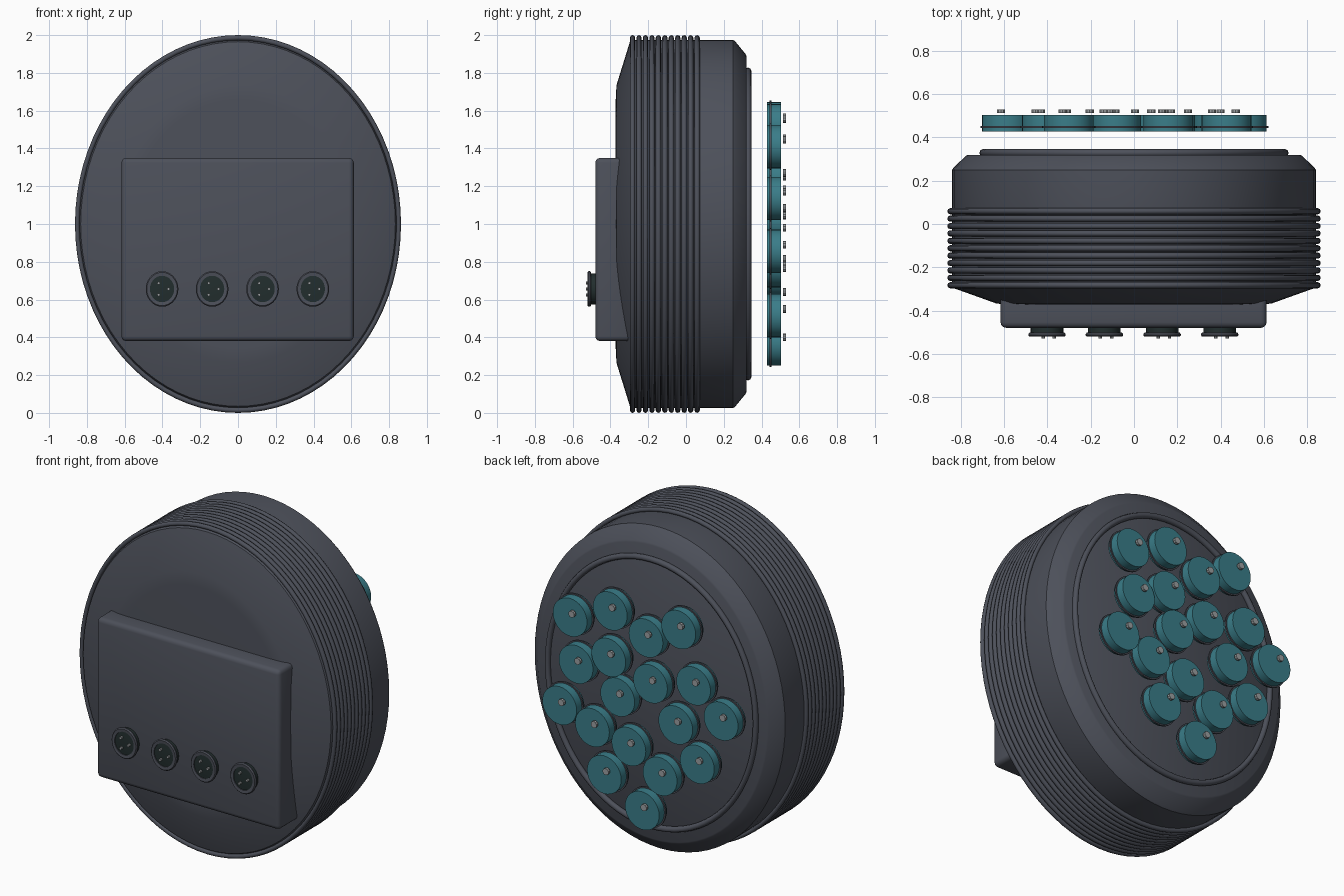
import bpy, bmesh, math

if "Cube" in bpy.data.objects:
    bpy.data.objects.remove(bpy.data.objects["Cube"])

SX = 0.863   # the body is an upright oval


def material(name, rgb):
    m = bpy.data.materials.new(name)
    m.diffuse_color = (*rgb, 1)
    m.use_nodes = True
    m.node_tree.nodes["Principled BSDF"].inputs["Base Color"].default_value = m.diffuse_color
    return m


CHARCOAL = material("charcoal", (0.074, 0.081, 0.103))
TEAL = material("teal", (0.042, 0.205, 0.25))
SOCKET = material("dark green", (0.016, 0.027, 0.027))
METAL = material("light metal", (0.33, 0.35, 0.36))


def finish(bm, name, mat, angle=35):
    bmesh.ops.recalc_face_normals(bm, faces=bm.faces)
    me = bpy.data.meshes.new(name)
    bm.to_mesh(me)
    bm.free()
    ob = bpy.data.objects.new(name, me)
    bpy.context.collection.objects.link(ob)
    me.materials.append(mat)
    bpy.ops.object.select_all(action='DESELECT')
    ob.select_set(True)
    bpy.context.view_layer.objects.active = ob
    bpy.ops.object.shade_smooth_by_angle(angle=math.radians(angle))
    return ob


def lathe(name, profile, mat, at=(0, 0, 0), segs=32, sx=1.0, closed=False, angle=35):
    """Spin (radius, y) points about the y axis; an open profile is capped."""
    bm = bmesh.new()
    rings = []
    for r, y in profile:
        ring = []
        for i in range(segs):
            a = 2 * math.pi * i / segs
            ring.append(bm.verts.new((at[0] + sx * r * math.sin(a), at[1] + y,
                                      at[2] + r * math.cos(a))))
        rings.append(ring)
    pairs = list(zip(rings, rings[1:]))
    if closed:
        pairs.append((rings[-1], rings[0]))
    else:
        bm.faces.new(rings[0])
        bm.faces.new(rings[-1])
    for p, q in pairs:
        for i in range(segs):
            j = (i + 1) % segs
            bm.faces.new((p[i], p[j], q[j], q[i]))
    return finish(bm, name, mat, angle)


def hoop(name, radius, tube, y, mat, at=(0, 0, 0), segs=32, sx=1.0, sides=8):
    """Round ring about the y axis."""
    pts = [(radius + tube * math.cos(2 * math.pi * k / sides),
            y + tube * math.sin(2 * math.pi * k / sides)) for k in range(sides)]
    return lathe(name, pts, mat, at, segs, sx, closed=True, angle=60)


# Oval drum with sloped front and chamfered back
C = (0, 0, 1.0)
lathe("drum_body", [(0.66, -0.372), (0.735, -0.368), (0.965, -0.297), (0.975, -0.28),
                    (0.975, 0.25), (0.965, 0.262), (0.90, 0.315), (0.89, 0.32)],
      CHARCOAL, C, 80, SX)

# Ribs round the drum
for i in range(11):
    hoop(f"rib_{i + 1}", 0.986, 0.014, -0.283 + 0.0342 * i, CHARCOAL, C, 80, SX)

# Raised hoop on the back face
hoop("back_hoop", 0.81, 0.018, 0.328, CHARCOAL, C, 80, SX)

# Control box on the front
bm = bmesh.new()
bmesh.ops.create_cube(bm, size=1)
for v in bm.verts:
    v.co = (-0.002 + v.co.x * 1.23, -0.38 + v.co.y * 0.20, 0.865 + v.co.z * 0.97)
bmesh.ops.bevel(bm, geom=list(bm.edges), offset=0.026, segments=3, profile=0.5,
                affect='EDGES')
finish(bm, "control_box", CHARCOAL, 40)

# Four round sockets with three contact pins each
for n, x in enumerate((-0.402, -0.137, 0.13, 0.396)):
    at = (x, 0, 0.656)
    lathe(f"socket_{n + 1}", [(0.082, -0.47), (0.082, -0.512), (0.07, -0.514)],
          SOCKET, at, 28, 0.92)
    lathe(f"socket_rim_{n + 1}", [(0.07, -0.502), (0.088, -0.502), (0.094, -0.508),
                                  (0.094, -0.515), (0.088, -0.521), (0.07, -0.519)],
          CHARCOAL, at, 28, 0.92, closed=True)
    for k, (dx, dz) in enumerate(((-0.018, 0.031), (-0.018, -0.031), (0.034, 0))):
        lathe(f"socket_{n + 1}_pin_{k + 1}", [(0.008, -0.51), (0.008, -0.53)],
              METAL, (x + dx, 0, 0.656 + dz), 8)

# Teal discs behind the drum, each with a thin collar and an off-centre pin
PINS = [(0.40, 1.445), (0.13, 1.555), (-0.33, 1.565), (-0.11, 1.455), (0.14, 1.27),
        (0.36, 1.17), (-0.14, 1.185), (-0.43, 1.25), (0.08, 1.045), (0.47, 0.89),
        (0.25, 0.815), (-0.31, 0.98), (-0.615, 1.085), (0.005, 0.765), (0.17, 0.55),
        (-0.205, 0.64), (-0.455, 0.78), (-0.085, 0.40)]
for n, (x, z) in enumerate(PINS):
    at = (x + 0.028, 0, z - 0.035)
    lathe(f"disc_{n + 1}", [(0.115, 0.428), (0.115, 0.503)], TEAL, at, 32)
    lathe(f"disc_collar_{n + 1}", [(0.112, 0.443), (0.123, 0.443), (0.123, 0.453),
                                   (0.112, 0.453)], CHARCOAL, at, 32, closed=True)
    lathe(f"disc_pin_{n + 1}", [(0.02, 0.513), (0.02, 0.53)], METAL, (x, 0, z), 10)
